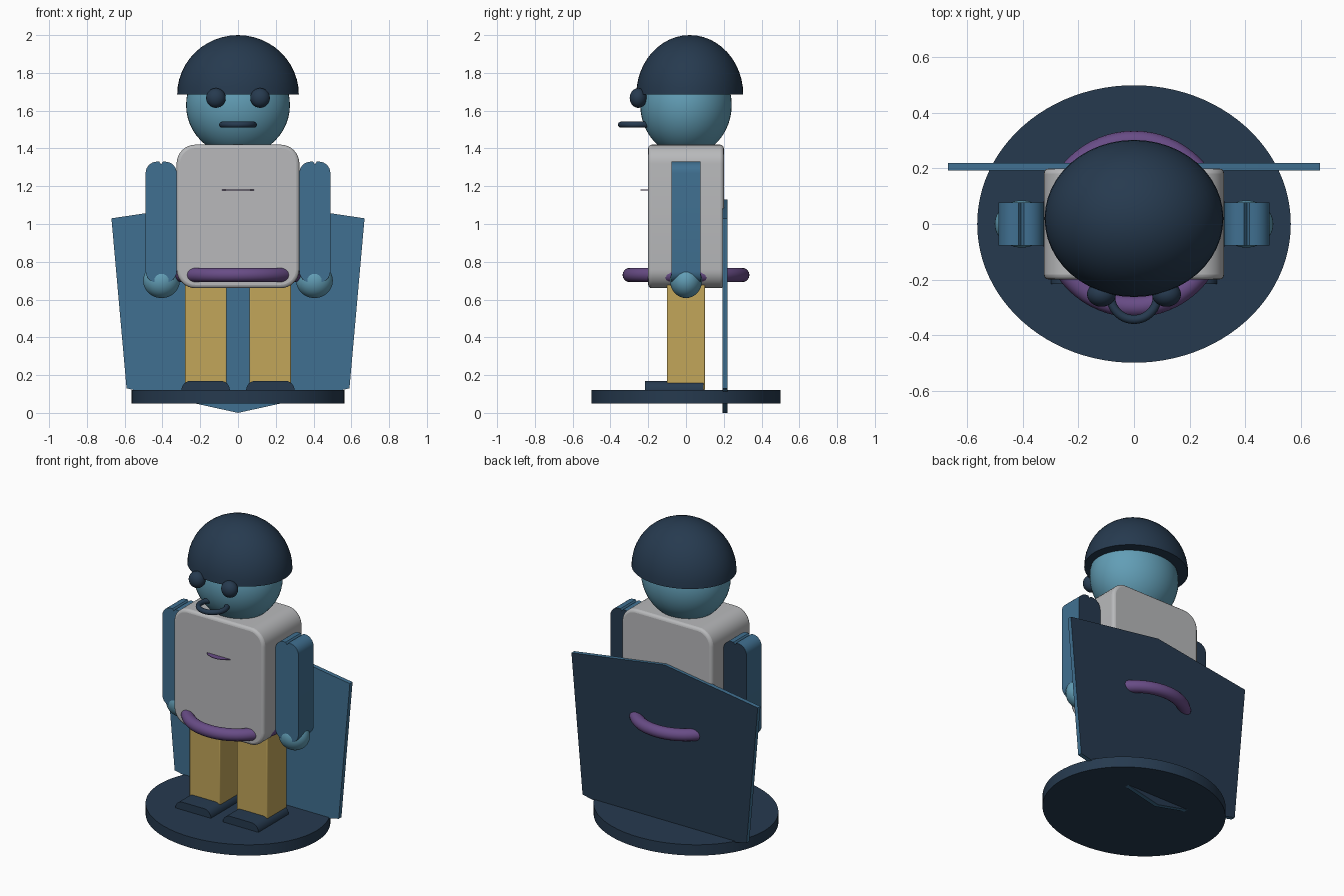
import bpy, bmesh
from math import sin, cos, pi

cube = bpy.data.objects.get("Cube")
if cube:
    bpy.data.objects.remove(cube, do_unlink=True)


def material(name, *rgb):
    """Flat material from 0-255 display values."""
    lin = [((c / 255 + 0.055) / 1.055) ** 2.4 for c in rgb] + [1]
    m = bpy.data.materials.new(name)
    m.use_nodes = True
    m.diffuse_color = lin
    m.node_tree.nodes["Principled BSDF"].inputs["Base Color"].default_value = lin
    return m


navy = material("navy", 38, 58, 79)
blue = material("blue", 64, 112, 145)
skin = material("pale_blue", 98, 158, 182)
grey = material("light_grey", 184, 185, 187)
gold = material("gold", 194, 166, 90)
purple = material("purple", 104, 76, 134)


def finish(obj, name, mat, smooth=True):
    obj.name = name
    obj.data.materials.append(mat)
    if smooth:
        bpy.ops.object.select_all(action="DESELECT")
        obj.select_set(True)
        bpy.context.view_layer.objects.active = obj
        bpy.ops.object.shade_smooth_by_angle(angle=0.6)
    return obj


def ball(name, mat, loc, scale):
    bpy.ops.mesh.primitive_uv_sphere_add(segments=48, ring_count=24, location=loc)
    obj = bpy.context.object
    obj.scale = scale
    return finish(obj, name, mat)


def ring(name, mat, loc, major, minor):
    bpy.ops.mesh.primitive_torus_add(location=loc, major_radius=major, minor_radius=minor,
                                     major_segments=64, minor_segments=16)
    return finish(bpy.context.object, name, mat)


def rounded(x, z0, z1, w, r, round_bottom=True, notch=0):
    """Front outline of a rounded slab, counter-clockwise, with an optional top notch."""
    pts = []
    for i, (sx, z) in enumerate([(1, z1 - r), (-1, z1 - r), (-1, z0 + r), (1, z0 + r)]):
        if i > 1 and not round_bottom:
            pts.append((x + sx * w, z0))
            continue
        for k in range(9):
            a = (i + k / 8) * pi / 2
            pts.append((x + sx * (w - r) + r * cos(a), z + r * sin(a)))
        if i == 0 and notch:
            pts += [(x + 0.01, z1), (x, z1 - notch), (x - 0.01, z1)]
    return pts


def slab(name, mat, pts, y0, y1, bevel=0, back=None):
    """Extrude a front outline from y0 to y1; the back may have its own colour."""
    bm = bmesh.new()
    front = bm.faces.new([bm.verts.new((x, y0, z)) for x, z in pts])
    out = bmesh.ops.extrude_face_region(bm, geom=[front])
    moved = [v for v in out["geom"] if isinstance(v, bmesh.types.BMVert)]
    bmesh.ops.translate(bm, verts=moved, vec=(0, y1 - y0, 0))
    bmesh.ops.recalc_face_normals(bm, faces=bm.faces)
    if back:
        for f in bm.faces:
            f.material_index = int(f.normal.y > 0.9)
    mesh = bpy.data.meshes.new(name)
    bm.to_mesh(mesh)
    bm.free()
    obj = bpy.data.objects.new(name, mesh)
    bpy.context.collection.objects.link(obj)
    finish(obj, name, mat)
    if back:
        mesh.materials.append(back)
    if bevel:
        mod = obj.modifiers.new("soft_edges", "BEVEL")
        mod.width, mod.segments = bevel, 3
        mod.limit_method, mod.angle_limit = "ANGLE", 1.0
    return obj


# Oval stand
bpy.ops.mesh.primitive_cylinder_add(vertices=96, radius=1, depth=0.07, location=(0, 0, 0.085))
bpy.context.object.scale = (0.565, 0.5, 1)
finish(bpy.context.object, "stand", navy)

# Cape: thin pointed sheet with a dark back
cape = [(0, 0), (0.59, 0.13), (0.67, 1.03), (0, 1.13), (-0.67, 1.03), (-0.59, 0.13)]
slab("cape", blue, cape, 0.192, 0.22, back=navy)

# Torso, belt and the thin chest disc that pokes out of the front
slab("torso", grey, rounded(0, 0.66, 1.42, 0.325, 0.1), -0.2, 0.2, bevel=0.018)
ring("belt", purple, (0, 0, 0.73), 0.298, 0.038)
bpy.ops.mesh.primitive_cylinder_add(vertices=48, radius=0.11, depth=0.003, location=(0, -0.13, 1.18))
finish(bpy.context.object, "chest_disc", purple)

# Limbs on both sides
for side, s in (("left", 1), ("right", -1)):
    slab(side + "_arm", blue, rounded(s * 0.407, 0.69, 1.33, 0.082, 0.06, notch=0.014),
         -0.078, 0.078, back=navy)
    ball(side + "_hand", skin, (s * 0.405, 0, 0.7), (0.097, 0.085, 0.092))
    leg = [(s * 0.17 + dx, z) for dx, z in ((-0.11, 0.12), (0.11, 0.12), (0.11, 0.69), (-0.11, 0.69))]
    slab(side + "_leg", gold, leg, -0.1, 0.1, bevel=0.006)
    slab(side + "_shoe", navy, rounded(s * 0.171, 0.115, 0.17, 0.128, 0.05, round_bottom=False),
         -0.217, 0.093)
    ball(side + "_eye", navy, (s * 0.117, -0.253, 1.667), (0.052, 0.045, 0.052))

# Head and ring-shaped mouth
ball("head", skin, (0, 0, 1.63), (0.275, 0.242, 0.27))
ring("mouth", navy, (0, -0.26, 1.526), 0.084, 0.016)

# Helmet: closed half ellipsoid
helmet = ball("helmet", navy, (0, 0.02, 1.685), (0.322, 0.283, 0.315))
bm = bmesh.new()
bm.from_mesh(helmet.data)
cut = bmesh.ops.bisect_plane(bm, geom=bm.verts[:] + bm.edges[:] + bm.faces[:], dist=0.0001,
                             plane_co=(0, 0, 0), plane_no=(0, 0, 1), clear_inner=True)
rim = [e for e in bm.edges if e.is_boundary]
bmesh.ops.holes_fill(bm, edges=rim)
for e in rim:
    e.smooth = False
bm.to_mesh(helmet.data)
bm.free()
